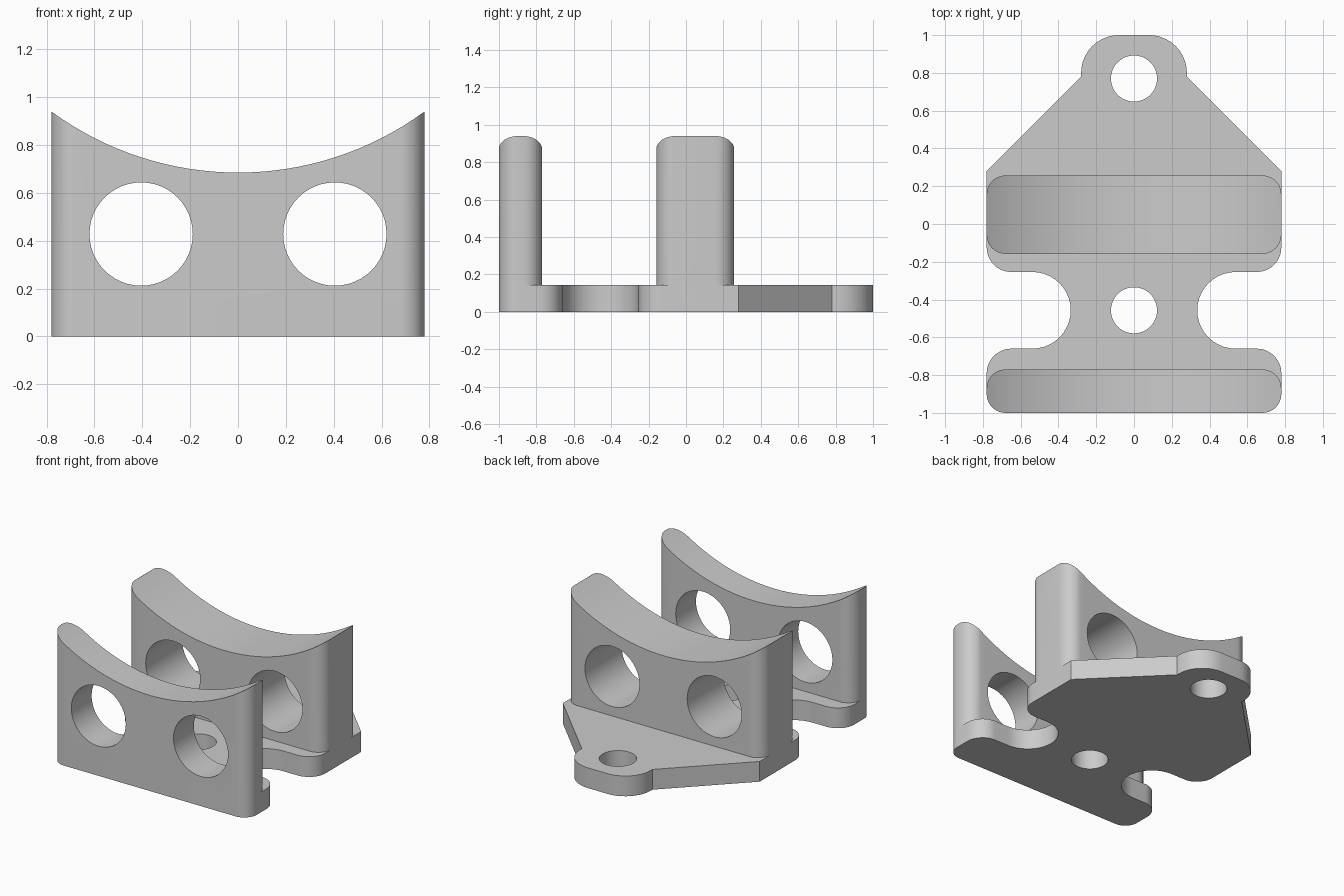
import bpy, bmesh
from math import sin, cos, pi, atan2, radians
from mathutils import Vector

if "Cube" in bpy.data.objects:
    bpy.data.objects.remove(bpy.data.objects["Cube"], do_unlink=True)

W = 0.78       # half width
BASE = 0.145   # plate thickness
TOP = 0.94     # height of the wall tips

grey = bpy.data.materials.new("plain grey")
grey.use_nodes = True
grey.diffuse_color = (0.6, 0.6, 0.6, 1)
grey.node_tree.nodes["Principled BSDF"].inputs["Base Color"].default_value = (0.6, 0.6, 0.6, 1)


def rounded(corners, steps=10):
    """Fillet a polygon given as (x, y, radius) corners."""
    out = []
    for i, (x, y, r) in enumerate(corners):
        p = Vector((x, y))
        if not r:
            out.append(p)
            continue
        a = (Vector(corners[i - 1][:2]) - p).normalized()
        b = (Vector(corners[(i + 1) % len(corners)][:2]) - p).normalized()
        half = a.angle(b) / 2
        centre = p + (a + b).normalized() * r / sin(half)
        start = p + a * r / (sin(half) / cos(half)) - centre
        end = p + b * r / (sin(half) / cos(half)) - centre
        a0 = atan2(start.y, start.x)
        sweep = (atan2(end.y, end.x) - a0 + pi) % (2 * pi) - pi
        for k in range(steps + 1):
            t = a0 + sweep * k / steps
            out.append(centre + r * Vector((cos(t), sin(t))))
    return out


def prism(name, outline, z0, z1):
    bm = bmesh.new()
    face = bm.faces.new([bm.verts.new((p[0], p[1], z0)) for p in outline])
    grown = bmesh.ops.extrude_face_region(bm, geom=[face])["geom"]
    bmesh.ops.translate(bm, vec=(0, 0, z1 - z0),
                        verts=[v for v in grown if isinstance(v, bmesh.types.BMVert)])
    bmesh.ops.recalc_face_normals(bm, faces=bm.faces)
    mesh = bpy.data.meshes.new(name)
    bm.to_mesh(mesh)
    bm.free()
    mesh.materials.append(grey)
    ob = bpy.data.objects.new(name, mesh)
    bpy.context.collection.objects.link(ob)
    return ob


def cylinder(name, r, depth, loc, along_y=False, sides=48):
    bpy.ops.mesh.primitive_cylinder_add(vertices=sides, radius=r, depth=depth, location=loc,
                                        rotation=(pi / 2 if along_y else 0, 0, 0))
    ob = bpy.context.object
    ob.name = name
    ob.data.materials.append(grey)
    return ob


def boolean(target, tool, operation):
    bpy.context.view_layer.objects.active = target
    mod = target.modifiers.new(operation, 'BOOLEAN')
    mod.operation, mod.object, mod.solver = operation, tool, 'EXACT'
    bpy.ops.object.modifier_apply(modifier=mod.name)
    bpy.data.objects.remove(tool, do_unlink=True)


# Base plate: right half outline, mirrored, with round waist notches and a rear lug
right = [(W, -1, 0.1), (W, -0.66, 0.13), (0.335, -0.66, 0.203), (0.335, -0.254, 0.203),
         (W, -0.254, 0.13), (W, 0.28, 0), (0.28, 0.78, 0), (0.28, 1, 0.2)]
left = [(-x, y, r) for x, y, r in reversed(right)]
bracket = prism("saddle_bracket", rounded(right + left), 0, BASE)

# Two upright saddle walls with rounded vertical corners
for y0, y1 in ((-1, -0.77), (-0.158, 0.257)):
    plan = rounded([(W, y0, 0.1), (W, y1, 0.1), (-W, y1, 0.1), (-W, y0, 0.1)])
    boolean(bracket, prism("wall", plan, 0, TOP), 'UNION')

# Curved cradle across the top of both walls
R = 1.32
boolean(bracket, cylinder("cradle_cutter", R, 3, (0, 0, 0.685 + R), True, 160), 'DIFFERENCE')

# Large round openings through both walls
for x in (-0.405, 0.405):
    boolean(bracket, cylinder("opening_cutter", 0.216, 3, (x, 0, 0.428), True), 'DIFFERENCE')

# Bolt holes through the plate
for y in (0.77, -0.457):
    boolean(bracket, cylinder("bolt_cutter", 0.122, 0.5, (0, y, 0.1)), 'DIFFERENCE')

# Smooth shading with crisp edges
bpy.ops.object.select_all(action='DESELECT')
bracket.select_set(True)
bpy.context.view_layer.objects.active = bracket
bpy.ops.object.shade_smooth_by_angle(angle=radians(30))
